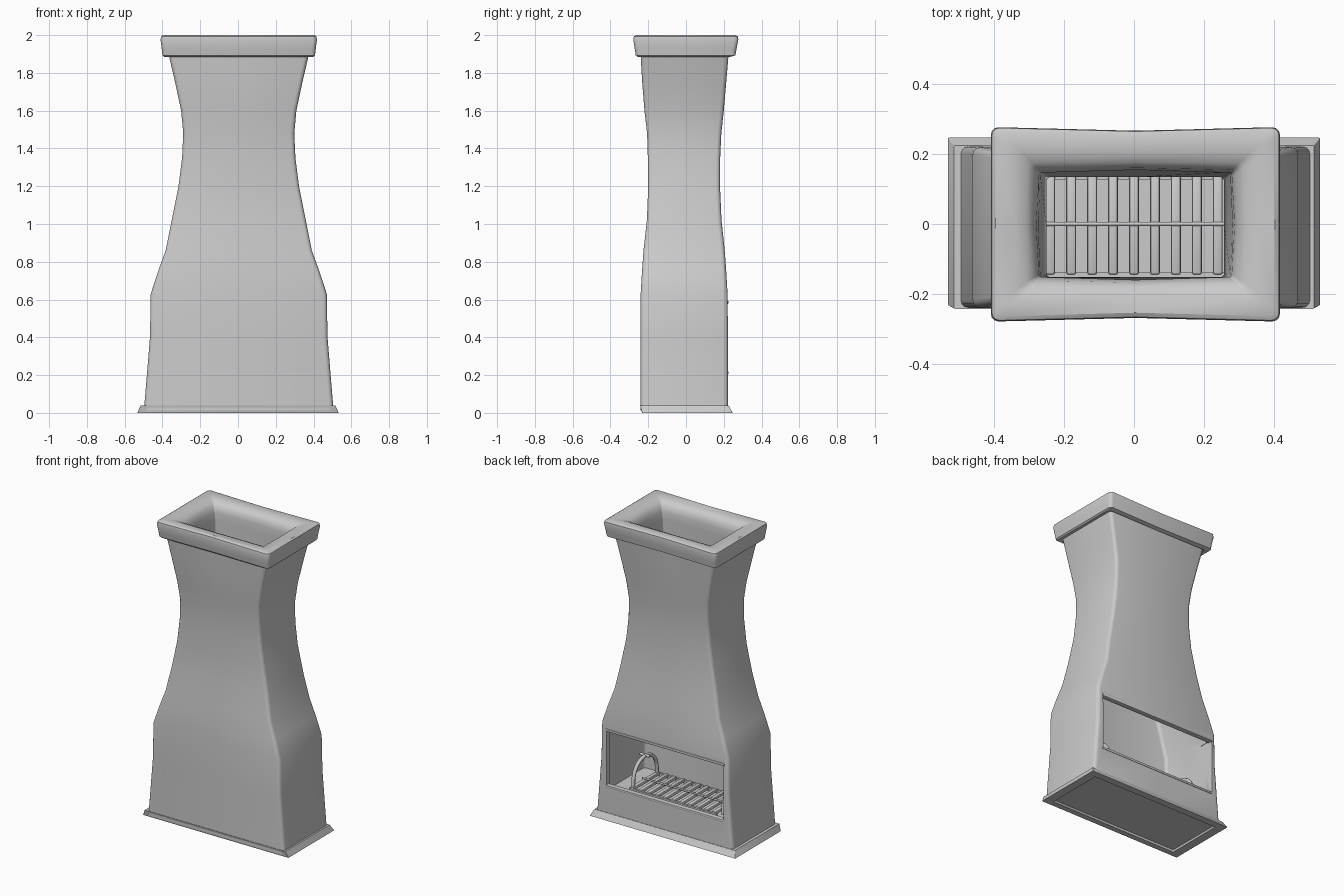
import bpy, bmesh, math

if "Cube" in bpy.data.objects:
    bpy.data.objects.remove(bpy.data.objects["Cube"])

def finish(name, bm, angle=35):
    bmesh.ops.recalc_face_normals(bm, faces=bm.faces)
    me = bpy.data.meshes.new(name)
    bm.to_mesh(me)
    bm.free()
    ob = bpy.data.objects.new(name, me)
    bpy.context.collection.objects.link(ob)
    if angle:
        smooth(ob, angle)
    return ob

def smooth(ob, angle):
    bpy.ops.object.select_all(action='DESELECT')
    ob.select_set(True)
    bpy.context.view_layer.objects.active = ob
    bpy.ops.object.shade_smooth_by_angle(angle=math.radians(angle))

def ring(bm, z, hx, y0, y1, r=0.022, mid=0.0):
    """Rounded rectangle loop; mid pushes the side centres in or out."""
    cy, hy = (y0 + y1) / 2, (y1 - y0) / 2
    mx = mid if mid > 0 else 0
    pts = []
    for k, (sx, sy) in enumerate([(1, 1), (-1, 1), (-1, -1), (1, -1)]):
        for j in range(4):
            a = math.radians(90 * k + 30 * j)
            pts.append((sx * (hx - r) + r * math.cos(a), sy * (hy - r) + r * math.sin(a)))
        pts.append([(0, hy + mid), (-hx - mx, 0), (0, -hy - mid), (hx + mx, 0)][k])
    return [bm.verts.new((x, y + cy, z)) for x, y in pts]

def loft(name, sections, angle=35):
    bm = bmesh.new()
    loops = [ring(bm, *s) for s in sections]
    for a, b in zip(loops, loops[1:]):
        n = len(a)
        for i in range(n):
            bm.faces.new((a[i], a[(i + 1) % n], b[(i + 1) % n], b[i]))
    bm.faces.new(loops[0])
    bm.faces.new(loops[-1])
    return finish(name, bm, angle)

def box(name, x0, x1, y0, y1, z0, z1, bevel=0.0):
    bm = bmesh.new()
    bmesh.ops.create_cube(bm, size=1)
    for v in bm.verts:
        v.co = [(a + b) / 2 + c * (b - a) for a, b, c in zip((x0, y0, z0), (x1, y1, z1), v.co)]
    if bevel:
        bmesh.ops.bevel(bm, geom=bm.edges[:], offset=bevel, segments=2, affect='EDGES', profile=0.5)
    return finish(name, bm, 35 if bevel else 0)

def rod(name, pts, radius):
    cu = bpy.data.curves.new(name, 'CURVE')
    cu.dimensions = '3D'
    cu.bevel_depth, cu.bevel_resolution, cu.use_fill_caps = radius, 2, True
    sp = cu.splines.new('POLY')
    sp.points.add(len(pts) - 1)
    for p, co in zip(sp.points, pts):
        p.co = (*co, 1)
    ob = bpy.data.objects.new(name, cu)
    bpy.context.collection.objects.link(ob)
    return ob

# Chimney shell: outer flare, rolled rim, then the flue lining down to the hearth
outer = [(0.012, .502, -.24, .222), (.4, .47, -.24, .222), (.63, .466, -.24, .22),
         (.75, .427, -.233, .213), (.86, .387, -.225, .205), (1.02, .355, -.207, .188),
         (1.2, .319, -.2, .18), (1.35, .3, -.202, .181), (1.48, .294, -.206, .187),
         (1.6, .305, -.22, .2), (1.75, .337, -.232, .213), (1.892, .37, -.24, .225)]
rim = [(1.885, .395, -.255, .235, .02, -.004), (1.893, .404, -.266, .262, .022, -.008),
       (1.93, .408, -.272, .268, .022, -.006), (1.975, .414, -.279, .277, .022, -.01),
       (1.993, .411, -.276, .275, .022, -.01), (2.0, .40, -.264, .262, .022, -.01),
       (1.996, .345, -.21, .205, .018, -.004), (1.985, .31, -.18, .175, .015, .002),
       (1.965, .288, -.162, .155, .01, .006), (1.93, .276, -.152, .147, .008, .008),
       (1.88, .272, -.155, .148, .008, .006)]
flue = [(1.48, .254, -.152, .134, .01), (1.2, .285, -.165, .143), (1.02, .322, -.175, .152),
        (.86, .352, -.19, .17), (.63, .432, -.205, .187), (.4, .435, -.205, .187),
        (.17, .445, -.205, .187)]
shell = loft("chimney_shell", outer + rim + flue)

# Fire opening cut through the +y wall
cutter = box("opening_cutter", -.435, .425, .12, .4, .215, .585)
cutter.hide_render = True
mod = shell.modifiers.new("opening", 'BOOLEAN')
mod.operation, mod.solver, mod.object = 'DIFFERENCE', 'EXACT', cutter
bpy.context.view_layer.objects.active = shell
bpy.ops.object.modifier_apply(modifier=mod.name)
bpy.data.objects.remove(cutter)
smooth(shell, 50)
shell.location.x = .004

# Splayed base plinth: an open frame around the foot of the shell
loft("base_plinth", [(.012, .47, -.19, .19, .003), (0, .475, -.195, .2, .003),
                     (0, .533, -.233, .247, .003), (.04, .515, -.243, .225, .003)], 20)

# Narrow lips above and below the opening
for name, z in (("opening_top_lip", .585), ("opening_sill_lip", .213)):
    box(name, -.436, .436, .19, .225, z - .008, z + .008, .004)

# Grate: broad bars running front to back on cross rails
n = 11
for i in range(n):
    x = -.3 + .6 * i / (n - 1)
    box("grate_bar", x - .014, x + .014, -.145, .14, .188, .21, .007)
for y in (-.145, .135):
    box("grate_rail", -.32, .32, y - .007, y + .007, .18, .2)
rod("grate_centre_rod", [(-.32, 0, .213), (.32, 0, .213)], .006)

# Arched handles at both ends of the grate
for x in (.3, -.36):
    arc = [(x, .125 * math.cos(t), .2 + .165 * max(math.sin(t), 0) ** .7)
           for t in [math.pi * k / 14 for k in range(15)]]
    rod("grate_handle", arc, .012)
    rod("handle_crossbar", [(x - .035, 0, .37), (x + .035, 0, .37)], .009)
